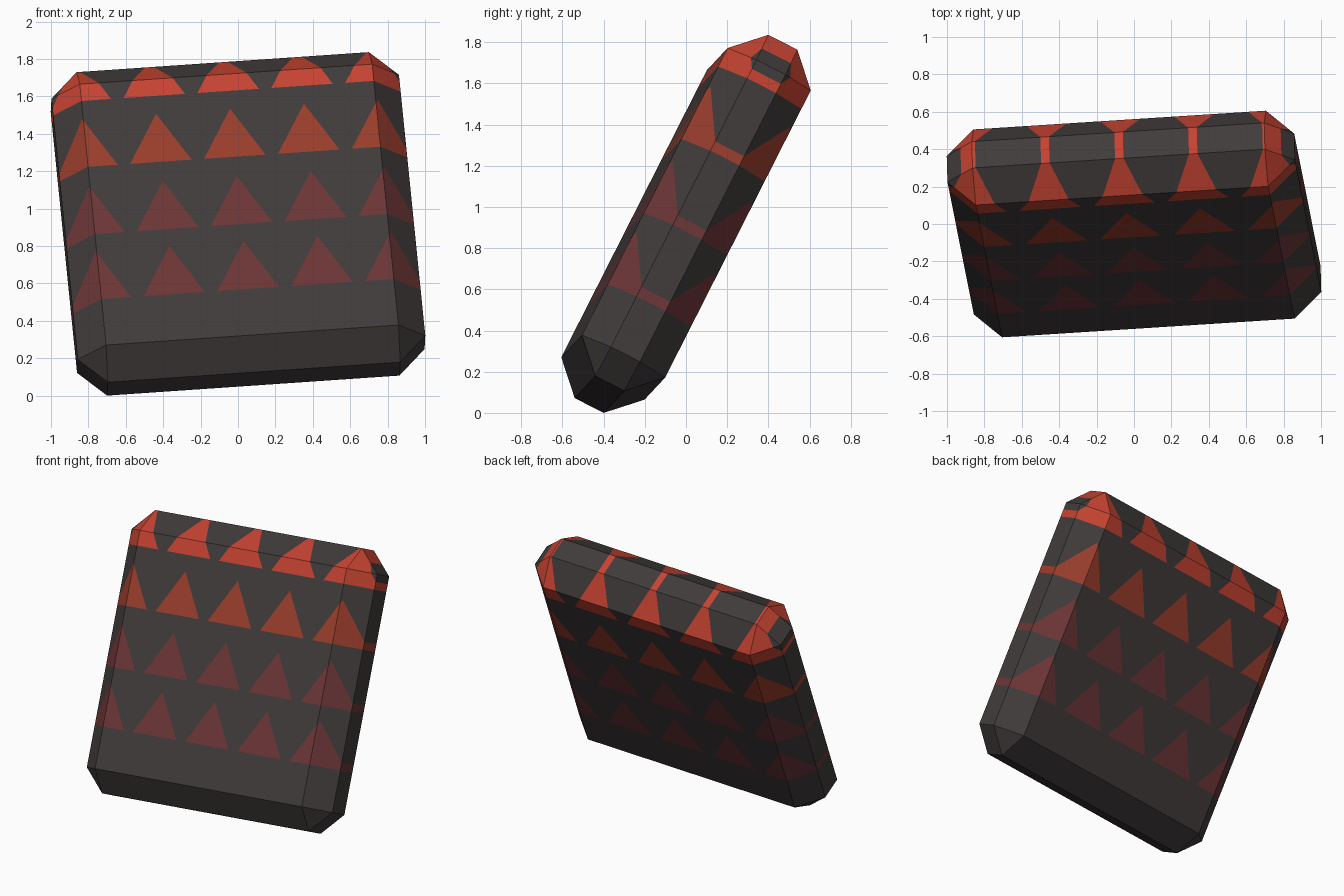
import bpy, bmesh
from mathutils import Vector, Matrix

if "Cube" in bpy.data.objects:
    bpy.data.objects.remove(bpy.data.objects["Cube"])

# Slab size (half extents), chamfer, and the triangle pattern in slab coordinates
HALF = Vector((0.933, 0.933, 0.227))
CHAMFER = 0.148
COLUMNS = [i * 0.397 + 0.003 for i in range(-2, 3)]
ROWS = [(-0.508, 3), (-0.117, 3), (0.288, 2), (0.684, 1)]   # base height, material
TRI_HALF, TRI_HEIGHT = 0.165, 0.289
CELL = 0.1985


def material(name, rgb):
    m = bpy.data.materials.new(name)
    m.diffuse_color = (*rgb, 1)
    m.use_nodes = True
    m.node_tree.nodes["Principled BSDF"].inputs["Base Color"].default_value = m.diffuse_color
    return m


mats = [material("charcoal", (0.053, 0.044, 0.044)),
        material("bright red", (0.56, 0.056, 0.031)),
        material("rust red", (0.32, 0.047, 0.025)),
        material("dark maroon", (0.150, 0.036, 0.038))]

# Chamfered box
bm = bmesh.new()
bmesh.ops.create_cube(bm, size=2)
bmesh.ops.scale(bm, vec=HALF, verts=bm.verts)
bmesh.ops.bevel(bm, geom=bm.edges[:], offset=CHAMFER, offset_type='OFFSET',
                segments=1, profile=0.5, affect='EDGES')


def cut(point, normal, inside):
    """Slice only the faces whose centre passes the test."""
    faces = [f for f in bm.faces if inside(f.calc_center_median())]
    edges = {e for f in faces for e in f.edges}
    verts = {v for f in faces for v in f.verts}
    bmesh.ops.bisect_plane(bm, geom=list(verts) + list(edges) + faces, dist=1e-5,
                           plane_co=(*point, 0), plane_no=(*normal, 0))


# Triangles run straight through the slab, so they wrap over its edges
for base, _ in ROWS:
    cut((0, base), (0, 1), lambda c: True)
    cut((0, base + TRI_HEIGHT), (0, 1), lambda c: True)
for base, mat in ROWS:
    top = base + TRI_HEIGHT
    for x in COLUMNS[:-1]:
        cut((x + CELL, base), (1, 0), lambda c: base < c.y < top)
    for x in COLUMNS:
        def cell(c):
            return base < c.y < top and abs(c.x - x) < CELL
        for s in (-1, 1):
            cut((x, top), (s * TRI_HEIGHT, TRI_HALF), cell)
        for f in bm.faces:
            c = f.calc_center_median()
            if cell(c) and abs(c.x - x) < TRI_HALF * (top - c.y) / TRI_HEIGHT:
                f.material_index = mat

# Lean the slab back, roll it slightly and stand it on the ground
u = Vector((0.9955, 0.0638, 0.0682)).normalized()
w = u.cross(Vector((-0.0883, 0.4506, 0.8884))).normalized()
v = w.cross(u)
bm.transform(Matrix((u, v, w)).transposed().to_4x4())
low = min(p.co.z for p in bm.verts)
bmesh.ops.translate(bm, vec=(0, 0, -low), verts=bm.verts)
bmesh.ops.recalc_face_normals(bm, faces=bm.faces)

mesh = bpy.data.meshes.new("patterned_slab")
bm.to_mesh(mesh)
bm.free()
for m in mats:
    mesh.materials.append(m)
bpy.context.collection.objects.link(bpy.data.objects.new("patterned_slab", mesh))
